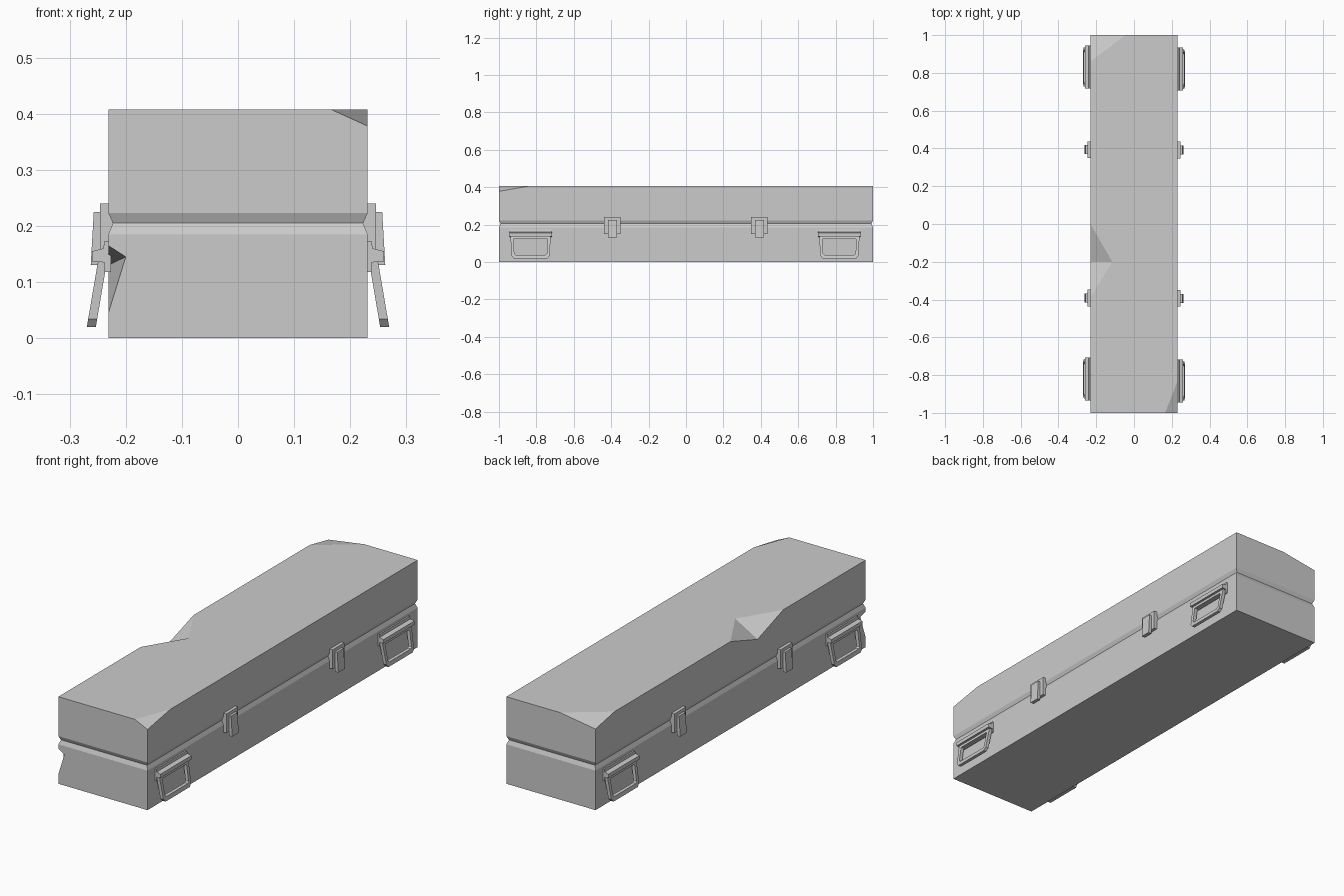
import bpy, bmesh, math
from mathutils import Vector, Matrix

if "Cube" in bpy.data.objects:
    bpy.data.objects.remove(bpy.data.objects["Cube"])

W, L, T, SEAM = 0.231, 1.0, 0.408, 0.205


def make(name, verts, faces, turn=0.0):
    """Mesh object from points and faces, optionally turned about z."""
    bm = bmesh.new()
    vs = [bm.verts.new(v) for v in verts]
    for f in faces:
        bm.faces.new([vs[i] for i in f])
    bmesh.ops.recalc_face_normals(bm, faces=bm.faces)
    bmesh.ops.rotate(bm, verts=bm.verts, cent=(0, 0, 0),
                     matrix=Matrix.Rotation(turn, 3, 'Z'))
    me = bpy.data.meshes.new(name)
    bm.to_mesh(me)
    bm.free()
    ob = bpy.data.objects.new(name, me)
    bpy.context.collection.objects.link(ob)
    return ob


def rect(z, inset=0.0):
    x, y = W - inset, L - inset
    return [(-x, -y, z), (x, -y, z), (x, y, z), (-x, y, z)]


def ring_quads(a, b):
    return [(a + i, a + (i + 1) % 4, b + (i + 1) % 4, b + i) for i in range(4)]


def extrude_y(name, profile, y0, y1, turn):
    """Extrude an x-z profile along y."""
    n = len(profile)
    verts = [(x, y, z) for y in (y0, y1) for x, z in profile]
    faces = [tuple(range(n)), tuple(range(n, 2 * n))]
    faces += [(i, (i + 1) % n, n + (i + 1) % n, n + i) for i in range(n)]
    return make(name, verts, faces, turn)


# Base: chamfered rim, dented front left edge
base = rect(0) + rect(0.185) + rect(SEAM, 0.008)
base += [(-W, -L, 0.165), (-0.2, -L, 0.145), (-W, -L, 0.045), (-W, -0.85, 0.13)]
make("base", base, [
    (0, 1, 2, 3), (8, 9, 10, 11), *ring_quads(4, 8),
    (1, 2, 6, 5), (2, 3, 7, 6),
    (0, 1, 5, 4, 12, 13, 14), (0, 14, 15, 12, 4, 7, 3),
    (12, 13, 15), (13, 14, 15)])

# Lid: chamfered lower rim, two crushed corners and a dented left edge
lid = rect(SEAM, 0.008) + rect(0.223)
lid += [(0.165, -L, T), (W, -L, 0.378), (W, -0.83, T), (W, L, T),
        (-0.046, L, T), (-W, L, 0.38), (-W, 0.86, T), (-W, 0, T),
        (-W, -0.2, 0.342), (-W, -0.39, T), (-W, -L, T), (-0.115, -0.2, T)]
make("lid", lid, [
    (0, 1, 2, 3), *ring_quads(0, 4),
    (4, 5, 9, 8, 18), (5, 6, 11, 10, 9), (6, 7, 13, 12, 11),
    (7, 4, 18, 17, 16, 15, 14, 13),
    (8, 10, 11, 12, 14, 15, 19, 17, 18),
    (8, 9, 10), (12, 13, 14), (15, 16, 19), (16, 17, 19)])


def latch(yc, turn):
    # Backing plate and sloping clasp
    extrude_y("latch_plate", [(0.222, 0.15), (0.246, 0.15), (0.246, 0.24), (0.222, 0.24)],
              yc - 0.044, yc + 0.044, turn)
    extrude_y("latch_clasp", [(0.24, 0.225), (0.257, 0.225), (0.2625, 0.13), (0.246, 0.13)],
              yc - 0.024, yc + 0.024, turn)


def handle(yc, turn):
    # Hinge bracket
    extrude_y("handle_bracket",
              [(0.226, 0.173), (0.238, 0.173), (0.24, 0.16), (0.26, 0.155),
               (0.26, 0.137), (0.238, 0.135), (0.238, 0.118), (0.226, 0.118)],
              yc - 0.114, yc + 0.114, turn)
    # Closed grip frame, leaning outward
    outer = [(0.108, 0.145), (0.102, 0.034), (0.09, 0.02)]
    inner = [(0.09, 0.122), (0.087, 0.046), (0.08, 0.039)]
    loops = [p + [(-y, z) for y, z in reversed(p)] for p in (outer, inner)]
    verts = []
    for dx in (-0.008, 0.008):
        for loop in loops:
            for y, z in loop:
                verts.append((0.241 + (0.14 - z) * 0.17 + dx, yc + y, z))
    faces = []
    for i in range(6):
        j = (i + 1) % 6
        for a, b in ((0, 6), (12, 18), (0, 12), (6, 18)):
            faces.append((a + i, a + j, b + j, b + i))
    make("handle_grip", verts, faces, turn)


# Both long sides carry the same hardware, turned half way round
for turn in (0.0, math.pi):
    for y in (-0.394, 0.392):
        latch(y, turn)
    for y in (-0.831, 0.82):
        handle(y, turn)
